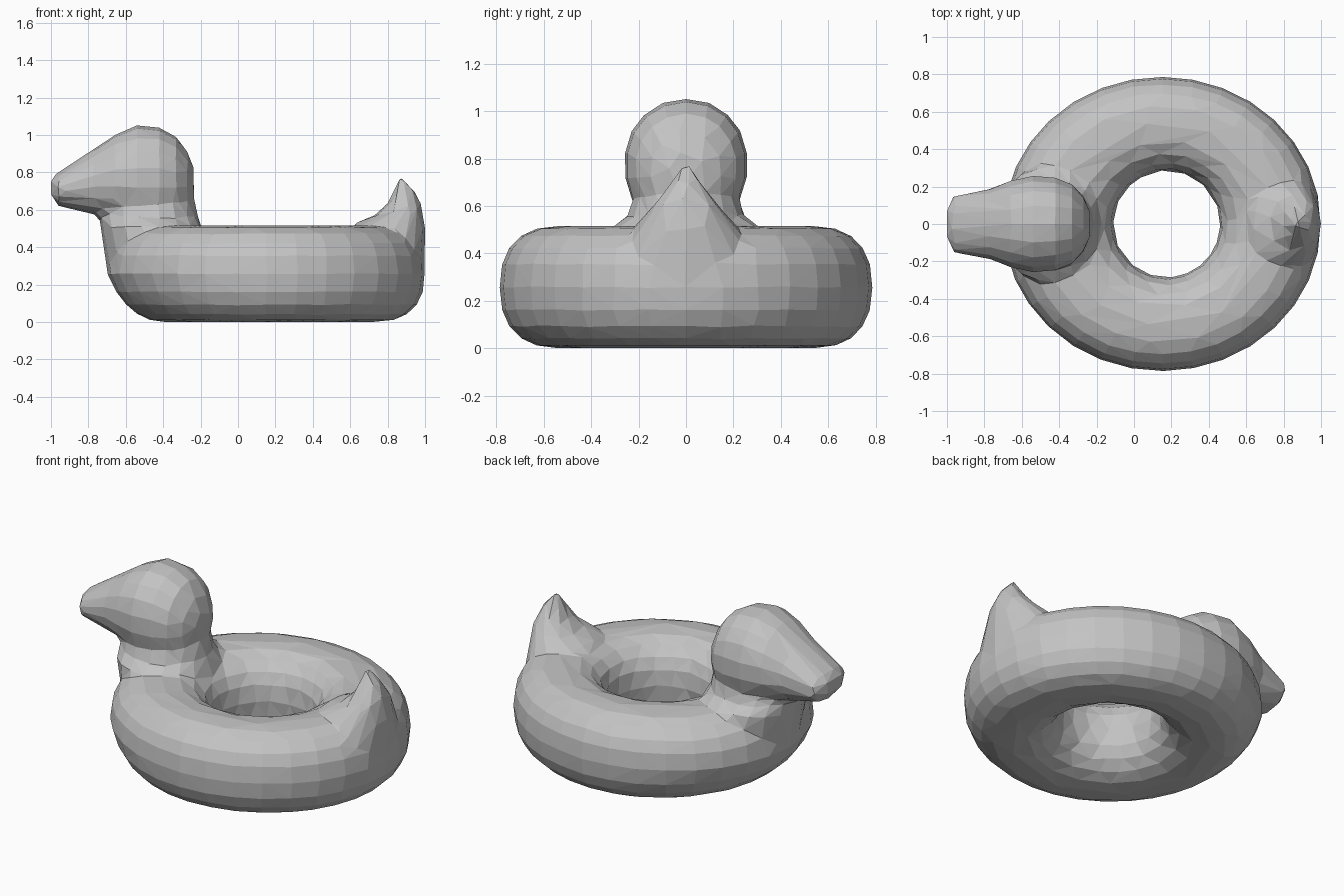
import bpy, bmesh
from math import sin, cos, pi

cube = bpy.data.objects.get("Cube")
if cube:
    bpy.data.objects.remove(cube, do_unlink=True)

bm = bmesh.new()


def rounded(angle, power):
    """Point on a unit superellipse."""
    c, s = cos(angle), sin(angle)
    e = 2 / power
    return (abs(c) ** e * (1 if c > 0 else -1), abs(s) ** e * (1 if s > 0 else -1))


def bridge(a, b):
    n = len(a)
    for i in range(n):
        j = (i + 1) % n
        bm.faces.new((a[i], a[j], b[j], b[i]))


def loft(sections, axis, sides=18):
    """Skin oval sections (position, low, high, half width) along x or z."""
    rings = []
    for pos, low, high, width in sections:
        mid, half = (low + high) / 2, (high - low) / 2
        ring = []
        for i in range(sides):
            u, v = rounded(2 * pi * i / sides, 2.1)
            along = mid + half * u
            co = (pos, width * v, along) if axis == "x" else (along, width * v, pos)
            ring.append(bm.verts.new(co))
        rings.append(ring)
    for a, b in zip(rings, rings[1:]):
        bridge(a, b)
    bm.faces.new(rings[0])
    bm.faces.new(rings[-1])


# Inflated ring: squared-off tube, with the chest tucked in underneath
def tube_ring(angle, sides=20):
    c, s = cos(angle), sin(angle)
    chest = max(0, -c) ** 2
    ring = []
    for i in range(sides):
        u, v = rounded(2 * pi * i / sides, 2.4)
        t, z = (u + 1) / 2, 0.258 * (1 + v)
        tuck = 0.1 * chest * t * max(0, 1 - z / 0.26)
        inner = (0.175 + 0.285 * c, 0.285 * s)
        outer = (0.15 + (0.85 - tuck) * c, (0.787 - tuck) * s)
        ring.append(bm.verts.new((inner[0] + (outer[0] - inner[0]) * t,
                                  inner[1] + (outer[1] - inner[1]) * t, z)))
    return ring


STEPS = 32
tube = [tube_ring(2 * pi * i / STEPS) for i in range(STEPS)]
for i in range(STEPS):
    bridge(tube[i], tube[(i + 1) % STEPS])

# Head and beak, from the beak tip back
loft([(-1.0, 0.67, 0.77, 0.09), (-0.96, 0.62, 0.80, 0.155),
      (-0.77, 0.575, 0.925, 0.19), (-0.66, 0.54, 1.0, 0.235),
      (-0.54, 0.5, 1.053, 0.262), (-0.42, 0.5, 1.04, 0.252),
      (-0.33, 0.53, 0.99, 0.215), (-0.27, 0.58, 0.91, 0.15),
      (-0.237, 0.66, 0.83, 0.07)], "x")

# Neck and chest, from the bottom up
loft([(0.28, -0.70, -0.2, 0.27), (0.42, -0.72, -0.17, 0.31),
      (0.51, -0.735, -0.19, 0.31), (0.56, -0.74, -0.215, 0.245),
      (0.64, -0.72, -0.23, 0.225), (0.8, -0.62, -0.25, 0.2)], "z")

# Pointed tail, from the bottom up
loft([(0.28, 0.6, 0.995, 0.32), (0.45, 0.56, 1.0, 0.26),
      (0.53, 0.63, 0.997, 0.2), (0.57, 0.73, 0.99, 0.165),
      (0.62, 0.79, 0.98, 0.125), (0.69, 0.83, 0.95, 0.07),
      (0.77, 0.86, 0.89, 0.015)], "z")

bmesh.ops.recalc_face_normals(bm, faces=bm.faces[:])
mesh = bpy.data.meshes.new("duck_swim_ring")
bm.to_mesh(mesh)
bm.free()
duck = bpy.data.objects.new("duck_swim_ring", mesh)
bpy.context.collection.objects.link(duck)

# Fuse the parts into one skin, then reduce it to large flat facets
fuse = duck.modifiers.new("fuse", "REMESH")
fuse.mode = "VOXEL"
fuse.voxel_size = 0.02
soften = duck.modifiers.new("soften", "SMOOTH")
soften.factor = 0.5
soften.iterations = 3
facet = duck.modifiers.new("facet", "DECIMATE")
facet.ratio = 0.024

# Plain grey colour
grey = bpy.data.materials.new("plain_grey")
grey.use_nodes = True
colour = (0.55, 0.55, 0.55, 1)
grey.diffuse_color = colour
grey.node_tree.nodes["Principled BSDF"].inputs["Base Color"].default_value = colour
mesh.materials.append(grey)
